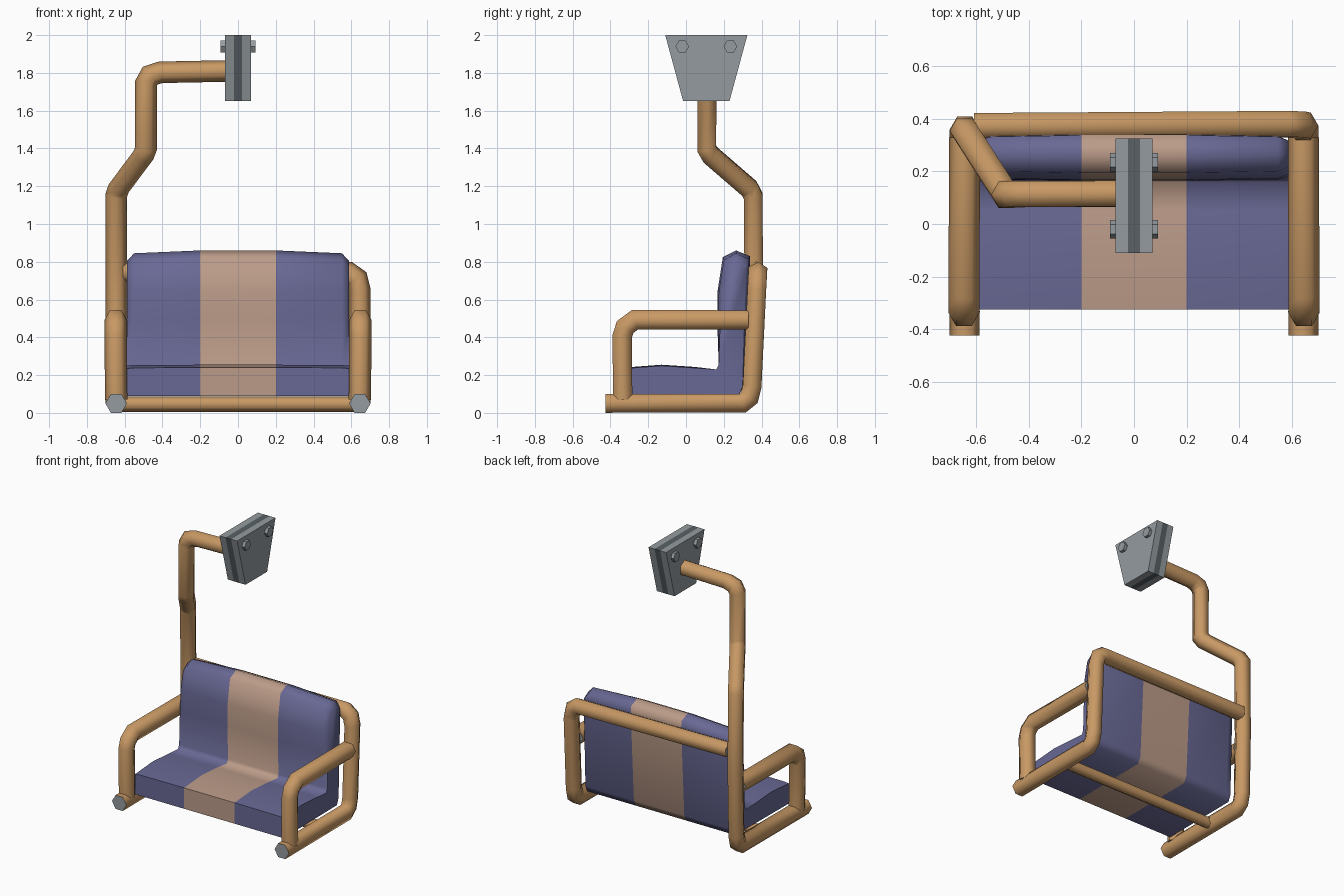
import bpy, math
from mathutils import Vector

if "Cube" in bpy.data.objects:
    bpy.data.objects.remove(bpy.data.objects["Cube"])


def material(name, rgb):
    m = bpy.data.materials.new(name)
    m.diffuse_color = (*rgb, 1)
    m.use_nodes = True
    m.node_tree.nodes["Principled BSDF"].inputs["Base Color"].default_value = m.diffuse_color
    return m


ORANGE = material("orange_paint", (0.58, 0.32, 0.13))
PURPLE = material("purple_fabric", (0.14, 0.14, 0.30))
BEIGE = material("beige_fabric", (0.50, 0.33, 0.25))
STEEL = material("steel", (0.30, 0.33, 0.35))
DARK = material("dark_steel", (0.10, 0.12, 0.13))


def make(name, verts, faces, mats, slots=None, angle=70):
    me = bpy.data.meshes.new(name)
    me.from_pydata([tuple(v) for v in verts], [], faces)
    for m in mats:
        me.materials.append(m)
    for i, s in enumerate(slots or []):
        me.polygons[i].material_index = s
    ob = bpy.data.objects.new(name, me)
    bpy.context.collection.objects.link(ob)
    bpy.ops.object.select_all(action='DESELECT')
    ob.select_set(True)
    bpy.context.view_layer.objects.active = ob
    bpy.ops.object.mode_set(mode='EDIT')
    bpy.ops.mesh.select_all(action='SELECT')
    bpy.ops.mesh.normals_make_consistent(inside=False)
    bpy.ops.object.mode_set(mode='OBJECT')
    bpy.ops.object.shade_smooth_by_angle(angle=math.radians(angle))
    return ob


def tube(name, path, r=0.057, side=(1, 0, 0), mats=(ORANGE, STEEL)):
    """Six-sided mitred tube; one corner of the section points along side."""
    p = [Vector(q) for q in path]
    dirs = [(b - a).normalized() for a, b in zip(p, p[1:])]
    u = Vector(side)
    u = (u - dirs[0] * u.dot(dirs[0])).normalized()
    verts = []
    for i, c in enumerate(p):
        t0, t1 = dirs[max(i - 1, 0)], dirs[min(i, len(dirs) - 1)]
        n = (t0 + t1).normalized()
        w = t0.cross(u)
        for k in range(6):
            a = k * math.pi / 3
            o = (u * math.cos(a) + w * math.sin(a)) * r
            verts.append(c + o - t0 * (o.dot(n) / t0.dot(n)))
        u = t0.rotation_difference(t1) @ u
    faces = [(i * 6 + k, i * 6 + (k + 1) % 6, i * 6 + 6 + (k + 1) % 6, i * 6 + 6 + k)
             for i in range(len(p) - 1) for k in range(6)]
    slots = [0] * len(faces) + [1, 1]
    faces += [tuple(range(6)), tuple(range(len(verts) - 6, len(verts)))]
    return make(name, verts, faces, mats, slots)


# Main frame: left rail, hanger post and top arm
X = 0.645
tube("left_rail_and_hanger", [
    (-X, -0.425, 0.05), (-X, 0.30, 0.052), (-X, 0.335, 0.08), (-X, 0.35, 0.14),
    (-X, 0.36, 0.6), (-X, 0.355, 1.15), (-0.632, 0.335, 1.188),
    (-0.50, 0.13, 1.365), (-0.487, 0.11, 1.40), (-0.487, 0.112, 1.745),
    (-0.465, 0.113, 1.785), (-0.41, 0.114, 1.803), (-0.06, 0.115, 1.81)])

# Right rail, rear post and back bar
tube("right_rail_and_back_bar", [
    (X, -0.425, 0.05), (X, 0.30, 0.052), (X, 0.335, 0.08), (X, 0.35, 0.14),
    (X, 0.375, 0.65), (0.63, 0.378, 0.71), (0.585, 0.38, 0.742), (-0.61, 0.372, 0.745)])

# Bar under the seat
tube("under_seat_bar", [(-0.62, 0.04, 0.047), (0.62, 0.04, 0.047)], 0.041, (0, 0, 1))

# Armrests
for s, label in ((-1, "left"), (1, "right")):
    tube(label + "_armrest", [
        (s * X, -0.335, 0.07), (s * 0.648, -0.338, 0.405), (s * 0.648, -0.322, 0.455),
        (s * 0.648, -0.27, 0.493), (s * X, 0.33, 0.492)], 0.059)

# Padded seat and backrest: one section (y, z, end inset y, end inset z)
profile = [
    (-0.325, 0.09, 0, 0), (-0.325, 0.24, 0, -0.1), (-0.13, 0.255, 0, -0.1),
    (0.05, 0.243, 0, -0.1), (0.16, 0.23, 0, 0), (0.173, 0.255, 0, 0),
    (0.165, 0.50, 0.3, 0), (0.168, 0.65, 0.4, 0), (0.195, 0.825, 0.4, -1),
    (0.265, 0.86, 0, -1), (0.338, 0.83, -0.4, -1), (0.34, 0.78, -0.4, -0.5),
    (0.305, 0.14, -0.1, 0), (0.28, 0.095, 0, 0)]
stations = [(-0.588, 0.055), (-0.55, 0.015), (-0.2, 0), (0.2, 0), (0.55, 0.015), (0.588, 0.055)]
n = len(profile)
verts = [(x, y + dy * d, z + dz * d) for x, d in stations for y, z, dy, dz in profile]
faces, slots = [], []
for i in range(len(stations) - 1):
    for k in range(n):
        j = (k + 1) % n
        faces.append((i * n + k, i * n + j, (i + 1) * n + j, (i + 1) * n + k))
        slots.append(1 if i == 2 else 0)
faces += [tuple(range(n)), tuple(range(len(verts) - n, len(verts)))]
make("padded_seat", verts, faces, [PURPLE, BEIGE], slots + [0, 0], 75)

# Layered hanger clamp
outline = [(-0.11, 2.0), (0.325, 2.0), (0.23, 1.65), (-0.015, 1.65)]


def plate(name, x0, x1, mat):
    v = [(x, y, z) for x in (x0, x1) for y, z in outline]
    f = [(0, 1, 2, 3), (7, 6, 5, 4)] + [(k, (k + 1) % 4, 4 + (k + 1) % 4, 4 + k) for k in range(4)]
    make(name, v, f, [mat], angle=30)


plate("clamp_plate_left", -0.07, -0.022, STEEL)
plate("clamp_core", -0.022, 0.022, DARK)
plate("clamp_plate_right", 0.022, 0.07, STEEL)

# Clamp bolts with hexagonal heads on both sides
for i, y in enumerate((-0.02, 0.235)):
    for s, label in ((-1, "left"), (1, "right")):
        bolt = tube(f"clamp_bolt_{label}_{i + 1}", [(s * 0.065, y, 1.94), (s * 0.092, y, 1.94)],
                    0.036, (0, 1, 0), (STEEL, STEEL))
        bolt.data.shade_flat()
